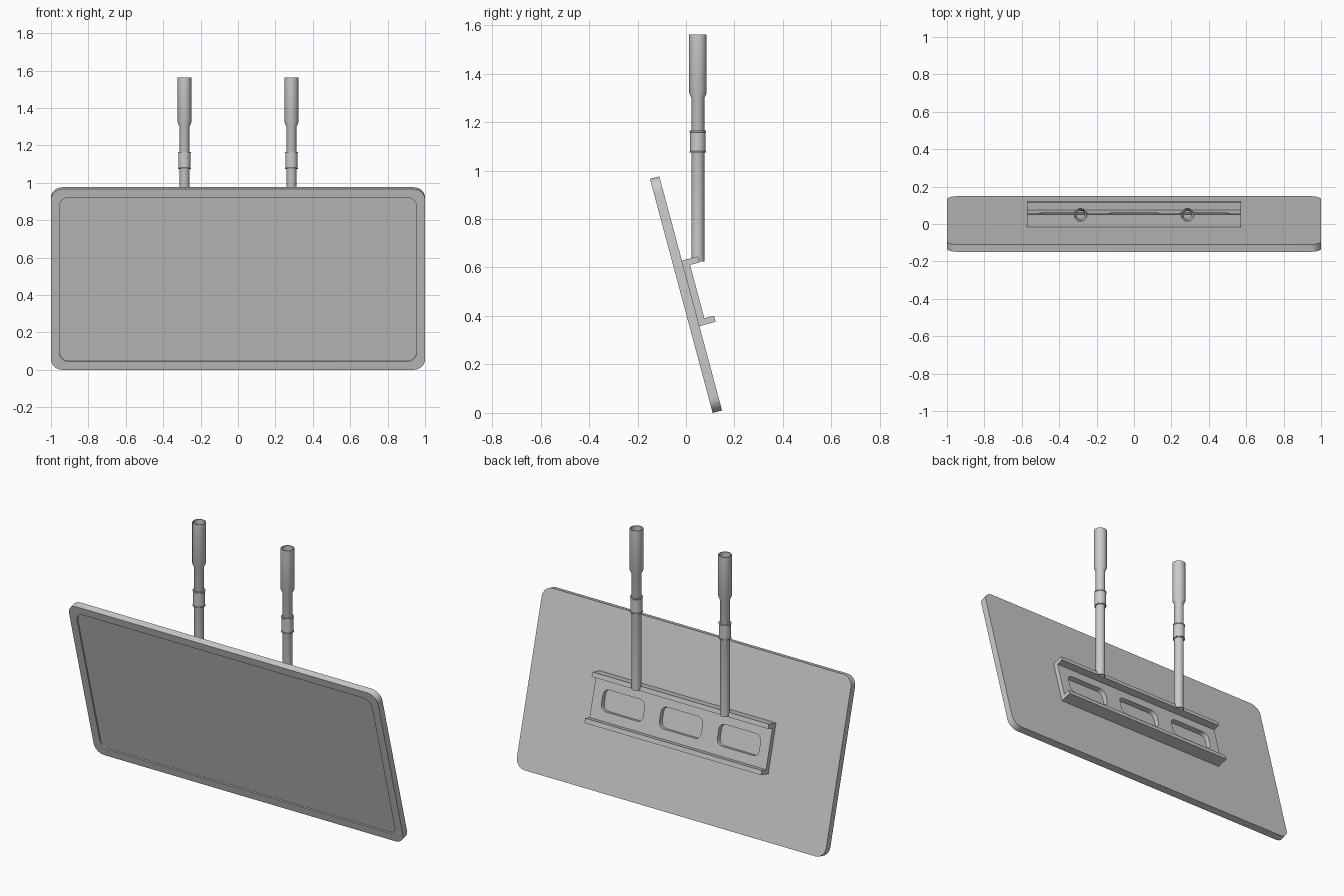
import bpy, bmesh
from math import sin, cos, pi, radians

cube = bpy.data.objects.get("Cube")
if cube:
    bpy.data.objects.remove(cube)

TILT = radians(15)
CENTRE_Z = 0.488

grey = bpy.data.materials.new("plain_grey")
grey.use_nodes = True
grey.diffuse_color = (0.6, 0.6, 0.6, 1)
grey.node_tree.nodes["Principled BSDF"].inputs["Base Color"].default_value = (0.6, 0.6, 0.6, 1)


def rounded_rect(w, h, r, y, cx=0, steps=8):
    """Rounded rectangle in the xz plane at depth y."""
    pts = []
    corners = [(1, 1), (-1, 1), (-1, -1), (1, -1)]
    for i, (sx, sz) in enumerate(corners):
        for k in range(steps + 1):
            a = (i + k / steps) * pi / 2
            pts.append((cx + sx * (w / 2 - r) + r * cos(a), y,
                        sz * (h / 2 - r) + r * sin(a)))
    return pts


def ring(r, z, steps=24):
    return [(r * cos(2 * pi * k / steps), r * sin(2 * pi * k / steps), z)
            for k in range(steps)]


def loft(bm, loops, closed=False):
    """Skin a row of equal loops; cap the ends, or join last to first."""
    rows = [[bm.verts.new(p) for p in loop] for loop in loops]
    pairs = list(zip(rows, rows[1:]))
    if closed:
        pairs.append((rows[-1], rows[0]))
    else:
        bm.faces.new(rows[0])
        bm.faces.new(rows[-1])
    for a, b in pairs:
        n = len(a)
        for i in range(n):
            j = (i + 1) % n
            bm.faces.new((a[i], a[j], b[j], b[i]))


def make(name, bm, location, tilt=0.0):
    bmesh.ops.recalc_face_normals(bm, faces=bm.faces)
    mesh = bpy.data.meshes.new(name)
    bm.to_mesh(mesh)
    bm.free()
    obj = bpy.data.objects.new(name, mesh)
    bpy.context.collection.objects.link(obj)
    obj.location = location
    obj.rotation_euler.x = tilt
    mesh.materials.append(grey)
    return obj


def activate(obj):
    bpy.ops.object.select_all(action='DESELECT')
    obj.select_set(True)
    bpy.context.view_layer.objects.active = obj


# Screen panel with a shallow recess in its front
bm = bmesh.new()
loft(bm, [rounded_rect(2, 1, 0.06, 0.02),
          rounded_rect(2, 1, 0.06, -0.02),
          rounded_rect(1.908, 0.908, 0.05, -0.02),
          rounded_rect(1.908, 0.908, 0.05, -0.012)])
panel = make("screen_panel", bm, (0, 0, CENTRE_Z), TILT)

# Channel bracket on the back of the panel
half, lip, tip, web = 0.14, 0.114, 0.089, 0.048
section = [(0.02, -half), (tip, -half), (tip, -lip), (web, -lip),
           (web, lip), (tip, lip), (tip, half), (0.02, half)]
bm = bmesh.new()
loft(bm, [[(x, y, z) for y, z in section] for x in (-0.571, 0.571)])
bracket = make("wall_bracket", bm, (0, 0, CENTRE_Z), TILT)

# Three slots cut through the bracket web
bm = bmesh.new()
for cx in (-0.375, 0, 0.375):
    loft(bm, [rounded_rect(0.27, 0.12, 0.035, y, cx) for y in (0.0, 0.07)])
cutter = make("slot_cutter", bm, (0, 0, CENTRE_Z), TILT)
cutter.hide_render = True
activate(bracket)
mod = bracket.modifiers.new("slots", 'BOOLEAN')
mod.operation = 'DIFFERENCE'
mod.solver = 'EXACT'
mod.object = cutter
bpy.ops.object.modifier_apply(modifier=mod.name)
bpy.data.objects.remove(cutter)

# Hanging poles: slim tube, taper and wide open socket, plus a collar
pole = [(0.027, 0.624), (0.027, 1.30), (0.0365, 1.322), (0.0365, 1.562),
        (0.031, 1.562), (0.031, 1.322), (0.022, 1.30), (0.022, 0.624)]
collar = [(0.025, 1.074), (0.034, 1.074), (0.034, 1.079), (0.0325, 1.081),
          (0.0325, 1.158), (0.034, 1.160), (0.034, 1.165), (0.025, 1.165)]
smooth = [panel, bracket]
for side, x in (("right", -0.286), ("left", 0.286)):
    for part, profile in (("pole", pole), ("collar", collar)):
        bm = bmesh.new()
        loft(bm, [ring(r, z) for r, z in profile], closed=True)
        smooth.append(make(f"{side}_{part}", bm, (x, 0.049, 0)))

for obj in smooth:
    activate(obj)
    bpy.ops.object.shade_smooth_by_angle(angle=radians(30))
